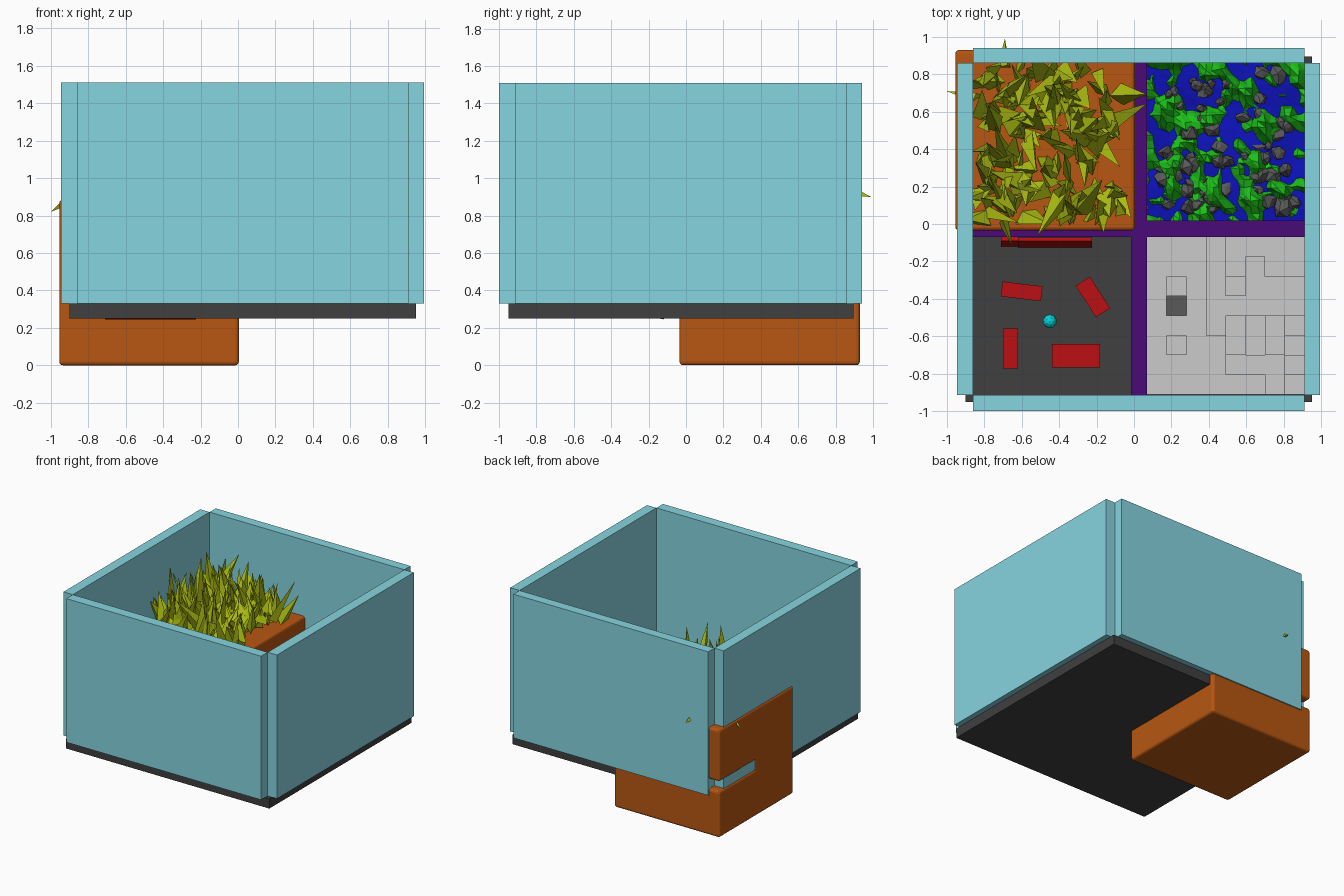
import bpy, bmesh, math, random
from mathutils import Vector, Matrix, Euler, noise

if "Cube" in bpy.data.objects:
    bpy.data.objects.remove(bpy.data.objects["Cube"])

random.seed(4)


def material(name, rgb):
    m = bpy.data.materials.new(name)
    m.diffuse_color = (*rgb, 1)
    m.use_nodes = True
    m.node_tree.nodes["Principled BSDF"].inputs["Base Color"].default_value = m.diffuse_color
    return m


GLASS = material("pale_blue", (0.24, 0.66, 0.74))
ORANGE = material("orange", (0.48, 0.095, 0.006))
PURPLE = material("purple", (0.07, 0.003, 0.19))
RED = material("red", (0.5, 0.005, 0.006))
LEAF = material("leaf_yellow_green", (0.42, 0.52, 0.006))
GREEN = material("green", (0.012, 0.55, 0.01))
BLUE = material("blue", (0.004, 0.006, 0.5))
DARK = material("dark_grey", (0.05, 0.05, 0.05))
STONE = material("stone_grey", (0.1, 0.1, 0.1))
CYAN = material("cyan", (0.0, 0.65, 0.7))


def finish(name, bm, mat=None):
    bmesh.ops.recalc_face_normals(bm, faces=bm.faces)
    me = bpy.data.meshes.new(name)
    bm.to_mesh(me)
    bm.free()
    ob = bpy.data.objects.new(name, me)
    bpy.context.collection.objects.link(ob)
    if mat:
        me.materials.append(mat)
    return ob


def box(name, x0, x1, y0, y1, z0, z1, mat=None, rot=(0, 0, 0)):
    bm = bmesh.new()
    bmesh.ops.create_cube(bm, size=1)
    bmesh.ops.scale(bm, vec=(x1 - x0, y1 - y0, z1 - z0), verts=bm.verts)
    ob = finish(name, bm, mat)
    ob.location = ((x0 + x1) / 2, (y0 + y1) / 2, (z0 + z1) / 2)
    ob.rotation_euler = [math.radians(a) for a in rot]
    return ob


FLOOR = 0.33

# Floor slab and outer walls
box("floor_slab", -0.90, 0.95, -0.95, 0.895, 0.25, FLOOR, DARK)
box("front_wall", -0.86, 0.91, -1.0, -0.915, FLOOR, 1.51, GLASS)
box("back_wall", -0.86, 0.91, 0.86, 0.94, FLOOR, 1.51, GLASS)
box("left_wall", -0.945, -0.86, -0.915, 0.86, FLOOR, 1.51, GLASS)
box("right_wall", 0.91, 0.995, -0.915, 0.86, FLOOR, 1.51, GLASS)

# Crossing inner dividers
box("long_divider", -0.015, 0.07, -0.915, 0.86, FLOOR, 0.6, PURPLE)
box("cross_divider", -0.86, 0.91, -0.07, 0.02, FLOOR, 0.6, PURPLE)

# Planter block with a slot cut in its back left corner
planter = box("planter", -0.955, 0.005, -0.035, 0.93, 0.005, 0.89, ORANGE)
slot = box("slot_cutter", -1.1, -0.45, 0.46, 1.1, 0.38, 0.46)
slot.hide_render = True
slot.hide_viewport = True
cut = planter.modifiers.new("slot", 'BOOLEAN')
cut.object = slot
cut.solver = 'EXACT'
bev = planter.modifiers.new("soft_edges", 'BEVEL')
bev.width = 0.02
bev.segments = 3
planter.location.z -= 0.005

# Spiky leaves on the planter
bm = bmesh.new()


def spike(base, tip, radius):
    axis = tip - base
    m = (Matrix.Translation((base + tip) / 2) @ axis.to_track_quat('Z', 'Y').to_matrix().to_4x4()
         @ Matrix.Rotation(random.uniform(0, 6), 4, 'Z') @ Matrix.Diagonal((1, random.uniform(0.4, 0.9), 1, 1)))
    bmesh.ops.create_cone(bm, segments=random.choice((3, 3, 4)), cap_ends=True,
                          radius1=radius, radius2=0, depth=axis.length, matrix=m)


for i in range(150):
    base = Vector((random.uniform(-0.82, -0.07), random.uniform(0.03, 0.83), random.uniform(0.84, 0.95)))
    lean = Vector((random.gauss(0, 0.08), random.gauss(0, 0.08), random.uniform(0.1, 0.33)))
    tip = base + lean
    tip.x = min(max(tip.x, -0.93), 0.07)
    tip.y = min(max(tip.y, -0.12), 0.93)
    spike(base, tip, random.uniform(0.04, 0.085))
spike(Vector((-0.84, 0.68, 0.93)), Vector((-1.0, 0.71, 0.82)), 0.05)
spike(Vector((-0.69, 0.84, 0.93)), Vector((-0.69, 0.99, 0.9)), 0.05)
spike(Vector((-0.7, 0.02, 0.92)), Vector((-0.65, -0.12, 0.95)), 0.07)
finish("spiky_leaves", bm, LEAF)


# Rough landscape: water, grass and rock sheets crossing one another
def rough_sheet(name, z, amp, freq, seed, cells, mat):
    bm = bmesh.new()
    bmesh.ops.create_grid(bm, x_segments=cells, y_segments=cells, size=0.42)
    bmesh.ops.triangulate(bm, faces=bm.faces)
    for v in bm.verts:
        p = v.co
        n = noise.noise(Vector((p.x * freq, p.y * freq, seed)))
        edge = abs(p.x) > 0.415 or abs(p.y) > 0.415
        j = 0 if edge else 0.25 * 0.84 / cells
        p.z = amp * n
        p.x += random.uniform(-j, j)
        p.y += random.uniform(-j, j)
    ob = finish(name, bm, mat)
    ob.location = (0.49, 0.44, z)


rough_sheet("water", 0.385, 0.03, 5, 1.3, 14, BLUE)
rough_sheet("grass", 0.395, 0.17, 13, 7.7, 24, GREEN)

bm = bmesh.new()
for i in range(75):
    r = random.uniform(0.025, 0.055)
    c = Vector((random.uniform(0.13, 0.86), random.uniform(0.08, 0.81), random.uniform(0.36, 0.42)))
    rot = Euler([random.uniform(0, 6) for _ in range(3)]).to_matrix().to_4x4()
    vs = bmesh.ops.create_icosphere(bm, subdivisions=1, radius=r,
                                    matrix=Matrix.Translation(c) @ rot)['verts']
    for v in vs:
        v.co = c + (v.co - c) * random.uniform(0.6, 1.35)
finish("rocks", bm, STONE)

# Stepped block field, one digit per column height
STEP = 0.105
levels = ["11121111",
          "11121211",
          "12123222",
          "10122222",
          "11123134",
          "12113132",
          "11112223",
          "11111121"]
bm = bmesh.new()
for r, row in enumerate(levels):
    for c, d in enumerate(row):
        h = 0.05 * int(d) + 0.02
        if d != "0":
            m = Matrix.Translation((0.07 + STEP * (c + 0.5), -0.07 - STEP * (r + 0.5), FLOOR + h / 2))
            bmesh.ops.create_cube(bm, size=1, matrix=m @ Matrix.Diagonal((STEP, STEP, h, 1)))
finish("stepped_blocks", bm)
box("pit_block", 0.175, 0.28, -0.49, -0.385, FLOOR, 0.36, STONE)

# Red obstacles, leaning boards and ball
for i, (x, y, w, d, a) in enumerate([(-0.6, -0.36, 0.215, 0.08, -7), (-0.22, -0.39, 0.2, 0.09, -57),
                                     (-0.66, -0.665, 0.08, 0.215, 0), (-0.31, -0.705, 0.255, 0.125, 0)]):
    box(f"obstacle_{i + 1}", x - w / 2, x + w / 2, y - d / 2, y + d / 2, FLOOR - 0.02, 0.5, RED, (0, 0, a))
box("leaning_board", -0.62, -0.225, -0.115, -0.095, 0.245, 0.52, RED, (-10, 0, 0))
box("leaning_board_short", -0.71, -0.62, -0.115, -0.095, 0.245, 0.45, RED, (-14, 0, 0))

bm = bmesh.new()
bmesh.ops.create_icosphere(bm, subdivisions=2, radius=0.037)
finish("ball", bm, CYAN).location = (-0.45, -0.52, FLOOR + 0.037)
